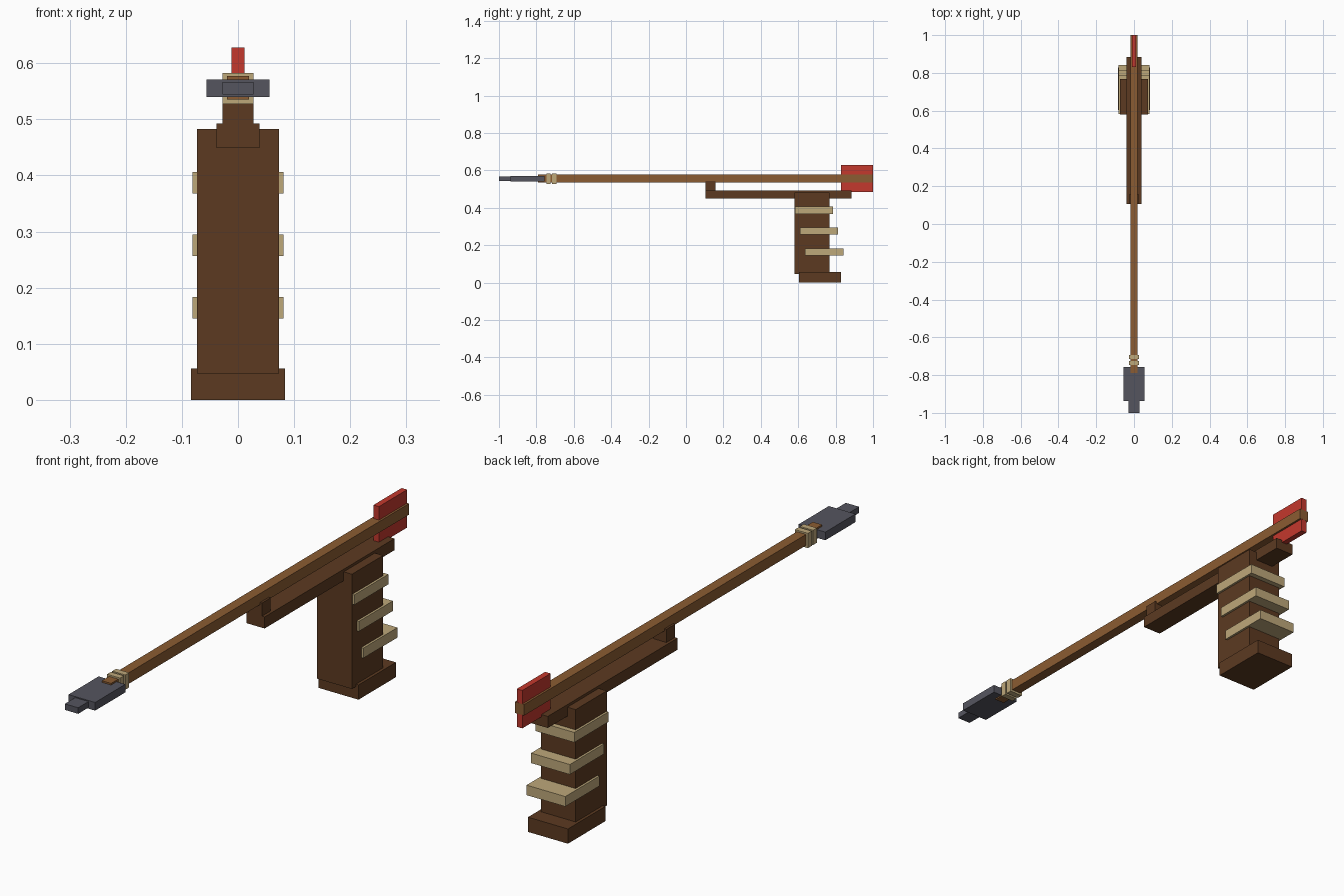
import bpy

if "Cube" in bpy.data.objects:
    bpy.data.objects.remove(bpy.data.objects["Cube"])


def linear(c):
    c /= 255
    return c / 12.92 if c <= 0.04045 else ((c + 0.055) / 1.055) ** 2.4


def material(name, r, g, b):
    m = bpy.data.materials.new(name)
    m.diffuse_color = (linear(r), linear(g), linear(b), 1)
    m.use_nodes = True
    m.node_tree.nodes["Principled BSDF"].inputs["Base Color"].default_value = m.diffuse_color
    return m


dark_wood = material("dark wood", 92, 58, 33)
light_wood = material("light wood", 139, 92, 50)
cord = material("tan cord", 190, 168, 122)
metal = material("grey metal", 85, 85, 95)
red = material("red feather", 196, 56, 45)


def box(name, half_width, y0, y1, z0, z1, mat):
    """Box centred on x = 0, given its y and z limits."""
    bpy.ops.mesh.primitive_cube_add(size=1)
    o = bpy.context.object
    o.name = name
    for v in o.data.vertices:
        v.co = (2 * half_width * v.co.x,
                y0 + (v.co.y + 0.5) * (y1 - y0),
                z0 + (v.co.z + 0.5) * (z1 - z0))
    o.data.materials.append(mat)
    return o


# Handle: foot, grip and stepped wrappings
box("grip_foot", 0.084, 0.604, 0.829, 0.0, 0.056, dark_wood)
box("grip", 0.073, 0.58, 0.767, 0.047, 0.483, dark_wood)
for i in range(3):
    y, z = 0.582 + 0.027 * i, 0.368 - 0.1115 * i
    box(f"grip_wrap_{i + 1}", 0.0815, y, y + 0.205, z, z + 0.038, cord)

# Rail with the front rest that carries the shaft
box("rail", 0.0385, 0.105, 0.885, 0.449, 0.493, dark_wood)
box("shaft_rest", 0.0275, 0.105, 0.157, 0.485, 0.543, dark_wood)

# Shaft with tail feather
box("shaft", 0.0195, -0.79, 1.0, 0.535, 0.577, light_wood)
box("tail_feather", 0.0115, 0.83, 0.9995, 0.484, 0.628, red)

# Cord bindings behind the head
for i, y in enumerate((-0.747, -0.716)):
    box(f"shaft_binding_{i + 1}", 0.0275, y, y + 0.023, 0.527, 0.583, cord)

# Head and its narrow point
box("head", 0.056, -0.938, -0.757, 0.54, 0.571, metal)
box("head_point", 0.028, -1.0, -0.92, 0.544, 0.567, metal)
